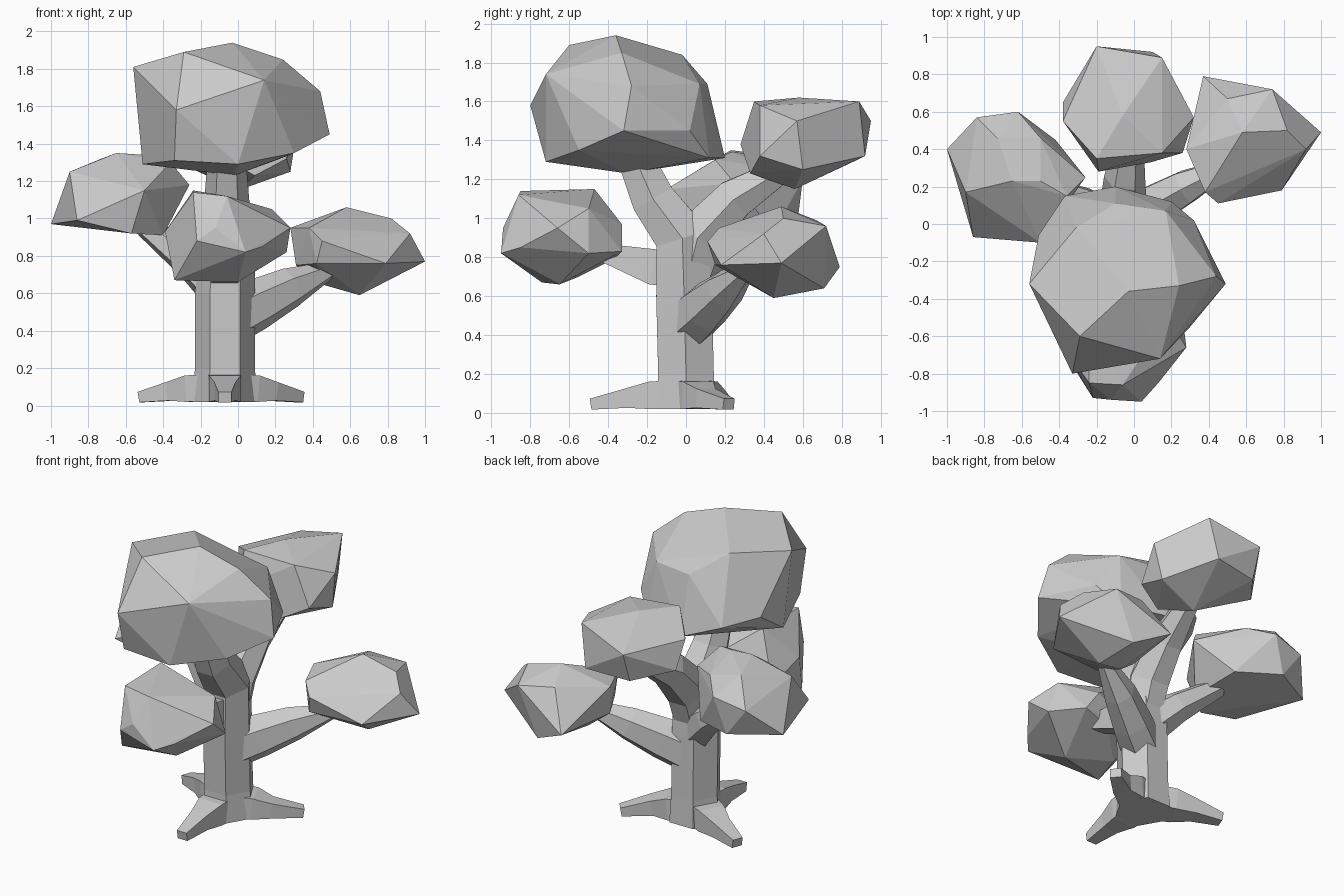
import bpy, bmesh, math
from mathutils import Vector


def finish(name, bm):
    bmesh.ops.recalc_face_normals(bm, faces=bm.faces)
    me = bpy.data.meshes.new(name)
    bm.to_mesh(me)
    bm.free()
    ob = bpy.data.objects.new(name, me)
    bpy.context.collection.objects.link(ob)
    return ob


def limb(name, path, ref=(0, 0, 1), sides=6, phase=0.5):
    """Sweep a polygon along (x, y, z, width radius, height radius) stations."""
    bm = bmesh.new()
    pts = [Vector(p[:3]) for p in path]
    rings = []
    for i, p in enumerate(path):
        t = (pts[min(i + 1, len(pts) - 1)] - pts[max(i - 1, 0)]).normalized()
        side = t.cross(Vector(ref)).normalized()
        up = side.cross(t)
        ring = []
        for k in range(sides):
            a = math.tau * (k + phase) / sides
            co = pts[i] + side * (p[3] * math.cos(a)) + up * (p[4] * math.sin(a))
            co.z = max(co.z, 0)
            ring.append(bm.verts.new(co))
        rings.append(ring)
    for r, s in zip(rings, rings[1:]):
        for k in range(sides):
            j = (k + 1) % sides
            bm.faces.new((r[k], r[j], s[j], s[k]))
    bm.faces.new(rings[0])
    bm.faces.new(rings[-1])
    return finish(name, bm)


def clump(name, points):
    """Faceted foliage: convex hull around a few corner points."""
    bm = bmesh.new()
    for p in points:
        bm.verts.new(p)
    res = bmesh.ops.convex_hull(bm, input=bm.verts)
    bmesh.ops.delete(bm, geom=[g for g in res["geom_interior"] if isinstance(g, bmesh.types.BMVert)],
                     context='VERTS')
    bmesh.ops.dissolve_limit(bm, angle_limit=math.radians(5), verts=bm.verts, edges=bm.edges)
    return finish(name, bm)


# Trunk, leaning forward into the crown branch
limb("trunk", [(-.07, 0, .02, .175, .175), (-.07, 0, .2, .165, .16), (-.07, -.01, .6, .165, .16),
               (-.06, -.02, .9, .16, .15), (-.06, -.17, 1.1, .13, .12),
               (-.06, -.28, 1.35, .1, .1)], ref=(1, 0, 0))

# Branches
limb("back_branch", [(-.06, -.01, .62, .12, .12), (-.06, .06, .9, .15, .13),
                     (-.05, .25, 1.1, .12, .11), (-.02, .5, 1.25, .07, .07)], ref=(1, 0, 0))
limb("left_branch", [(-.07, .01, .6, .11, .13), (-.25, .1, .77, .1, .1), (-.5, .2, .96, .06, .06)])
limb("front_branch", [(-.07, .02, .73, .1, .13), (-.07, -.17, .75, .1, .13),
                      (-.07, -.45, .83, .06, .06)], sides=4)
limb("right_branch", [(-.04, .02, .47, .13, .15), (.1, .1, .54, .12, .14),
                      (.28, .2, .63, .1, .11), (.48, .3, .72, .05, .05)])

# Three roots
for name, mid, tip in (("front_root", (-.07, -.31), (-.07, -.49)),
                       ("right_root", (.18, .1), (.33, .22)),
                       ("left_root", (-.36, .14), (-.52, .2))):
    limb(name, [(-.07, 0, .1, .14, .1), (.6 * mid[0] - .028, .6 * mid[1], .09, .12, .1),
                (*mid, .075, .08, .07), (*tip, .045, .05, .04)], sides=4)

# Foliage clumps
clump("crown_foliage", [
    (-.03, -.36, 1.94), (-.29, -.6, 1.89), (.24, -.33, 1.85), (-.31, -.02, 1.84), (-.56, -.32, 1.81),
    (.14, -.72, 1.74), (.44, -.28, 1.68), (.32, .02, 1.45), (.17, .07, 1.69), (-.1, .11, 1.69),
    (-.33, -.8, 1.58), (.49, -.32, 1.45), (.3, -.55, 1.35), (0, -.72, 1.29), (-.51, -.3, 1.29),
    (-.34, -.72, 1.31), (-.02, -.3, 1.23), (-.1, .2, 1.31), (.2, .12, 1.31), (-.37, .15, 1.42),
    (-.51, -.06, 1.45)])
clump("front_foliage", [
    (-.22, -.93, .88), (.04, -.95, .82), (-.12, -.94, .95), (-.24, -.85, 1.14), (-.06, -.86, 1.12),
    (-.24, -.47, 1.15), (.18, -.5, 1.05), (.28, -.66, .95), (.26, -.5, .82), (.13, -.85, .85),
    (0, -.65, .66), (-.34, -.74, .67), (-.3, -.55, .7), (-.39, -.64, .93), (-.37, -.38, .83),
    (0, -.33, .97), (.1, -.33, .83), (-.1, -.37, .79)])
clump("left_foliage", [
    (-1, .4, .97), (-.86, -.07, .99), (-.84, .57, 1.15), (-.62, .6, 1.2), (-.73, .46, 1.32),
    (-.5, .46, 1.26), (-.5, .23, 1.34), (-.65, .23, 1.35), (-.36, .15, 1.3), (-.26, .25, 1.18),
    (-.5, -.1, 1.15), (-.57, -.05, .92), (-.4, .1, .91), (-.9, .17, 1.25), (-.42, .45, .93),
    (-.7, .57, .96)])
clump("right_foliage", [
    (1, .49, .77), (.92, .4, .92), (.82, .5, 1), (.58, .49, 1.06), (.74, .72, .96),
    (.37, .79, .75), (.45, .11, .88), (.38, .17, .95), (.79, .18, .76), (.65, .45, .59),
    (.44, .4, .65), (.28, .4, .95), (.31, .36, .75), (.42, .15, .76), (.5, .67, .99), (.6, .71, .64)])
clump("back_foliage", [
    (-.2, .95, 1.5), (.15, .89, 1.6), (.32, .57, 1.5), (.28, .6, 1.25), (.26, .38, 1.32),
    (.09, .33, 1.23), (-.19, .28, 1.38), (-.2, .35, 1.6), (.15, .38, 1.58), (-.06, .58, 1.62),
    (-.38, .55, 1.5), (-.38, .65, 1.33), (0, .56, 1.15), (.1, .92, 1.32), (-.2, .88, 1.3)])
